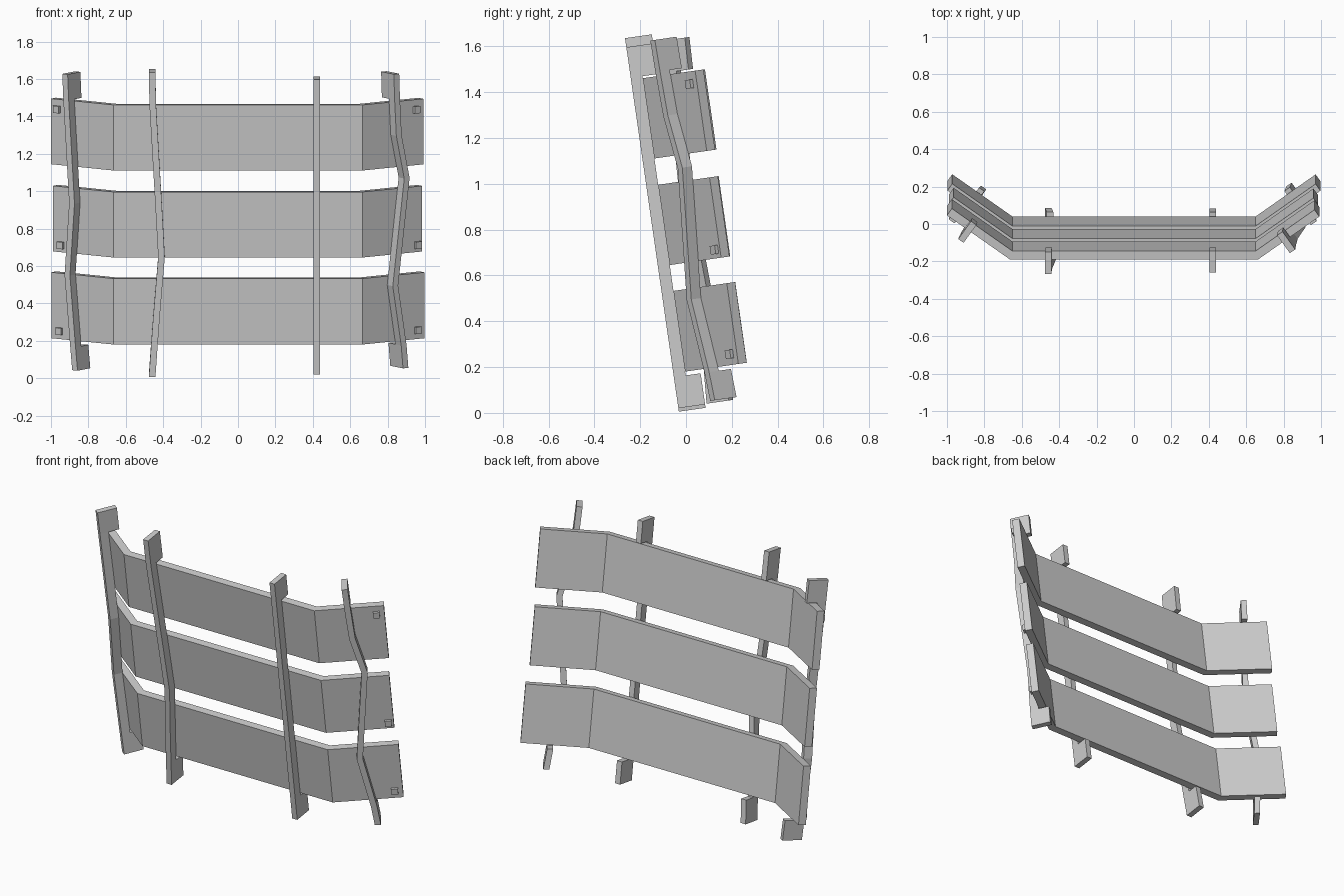
import bpy, bmesh, math
from mathutils import Vector, Matrix

if "Cube" in bpy.data.objects:
    bpy.data.objects.remove(bpy.data.objects["Cube"])

LEAN = math.radians(8.2)      # whole fence leans toward the front
WING = math.radians(35.3)     # side panels fold back
FOLD = 0.665
THICK = 0.045


def place(x, n, u):
    """Fence coordinates (across, depth, up the slope) to world."""
    return Vector((x, 0.022 - u * math.sin(LEAN) + n * math.cos(LEAN),
                   u * math.cos(LEAN) + n * math.sin(LEAN)))


def wing(side, s, n, u):
    """s runs along the board (from the fold on wings); side 0 is the middle."""
    if side == 0:
        return place(s, n, u)
    x = FOLD + s * math.cos(WING) - n * math.sin(WING)
    return place(side * x, s * math.sin(WING) + n * math.cos(WING), u)


def finish(name, bm):
    bmesh.ops.recalc_face_normals(bm, faces=bm.faces)
    me = bpy.data.meshes.new(name)
    bm.to_mesh(me)
    bm.free()
    ob = bpy.data.objects.new(name, me)
    bpy.context.collection.objects.link(ob)
    return ob


def skin(bm, rings):
    """Join four-sided rings into a capped solid; returns side faces per ring."""
    rings = [[bm.verts.new(p) for p in r] for r in rings]
    cells = []
    for a, b in zip(rings, rings[1:]):
        cells.append([bm.faces.new((a[k], a[(k + 1) % 4], b[(k + 1) % 4], b[k]))
                      for k in range(4)])
    bm.faces.new(rings[0])
    bm.faces.new(rings[-1])
    return cells


def plank(name, u0, u1, left, right):
    miter = THICK * math.tan(WING / 2)

    def end(side, reach):
        s = (reach - FOLD) / math.cos(WING)
        return [wing(side, s, 0, u0), wing(side, s, THICK, u0),
                wing(side, s, THICK, u1), wing(side, s, 0, u1)]

    def fold(side):
        return [place(side * FOLD, 0, u0), place(side * (FOLD - miter), THICK, u0),
                place(side * (FOLD - miter), THICK, u1), place(side * FOLD, 0, u1)]

    bm = bmesh.new()
    skin(bm, [end(-1, left), fold(-1), fold(1), end(1, right)])
    finish(name, bm)


def post(name, side, path, front=-0.052, back=0.066, half=0.0175):
    """Thin crooked batten with a deep block at each end; path is (u, s)."""
    bm = bmesh.new()
    rings = [[wing(side, s - half, front, u), wing(side, s + half, front, u),
              wing(side, s + half, 0, u), wing(side, s - half, 0, u)]
             for u, s in path]
    cells = skin(bm, rings)
    shift = wing(side, 0, back, 0) - wing(side, 0, 0, 0)
    for cell in (cells[0], cells[-1]):
        ext = bmesh.ops.extrude_face_region(bm, geom=[cell[2]])
        bmesh.ops.translate(bm, vec=shift, verts=[
            v for v in ext["geom"] if isinstance(v, bmesh.types.BMVert)])
        bm.faces.remove(cell[2]) if cell[2].is_valid and cell[2] not in ext["geom"] else None
    finish(name, bm)


def nail(name, side, s, u, h=0.019):
    bm = bmesh.new()
    skin(bm, [[wing(side, s + a * h, n, u + b * h)
               for a, b in ((-1, -1), (1, -1), (1, 1), (-1, 1))]
              for n in (-0.016, 0.01)])
    finish(name, bm)


# Three folded boards
plank("bottom_plank", 0.182, 0.538, 0.998, 0.997)
plank("middle_plank", 0.652, 1.006, 0.99, 0.985)
plank("top_plank", 1.122, 1.476, 1.0, 0.991)

# Posts on the middle panel
post("middle_left_post", 0, [(0.013, -0.459), (0.157, -0.449), (0.35, -0.435),
                             (0.66, -0.409), (0.95, -0.425), (1.485, -0.456), (1.66, -0.459)])
post("middle_right_post", 0, [(0.028, 0.42), (0.165, 0.42), (1.485, 0.42), (1.62, 0.42)])

# Posts on the folded wings
post("left_wing_post", -1, [(0.03, 0.217), (0.155, 0.23), (0.54, 0.267),
                            (0.93, 0.237), (1.485, 0.275), (1.625, 0.282)])
post("right_wing_post", 1, [(0.04, 0.247), (0.165, 0.235), (0.49, 0.18), (1.065, 0.255),
                            (1.3, 0.203), (1.495, 0.192), (1.634, 0.187)])

# Square nail heads at the board ends
for row, u, left, right in (("bottom", 0.23, 0.353, 0.36),
                            ("middle", 0.69, 0.343, 0.36),
                            ("top", 1.422, 0.368, 0.352)):
    nail("left_nail_" + row, -1, left, u - 0.005 if row == "bottom" else u)
    nail("right_nail_" + row, 1, right, u)
